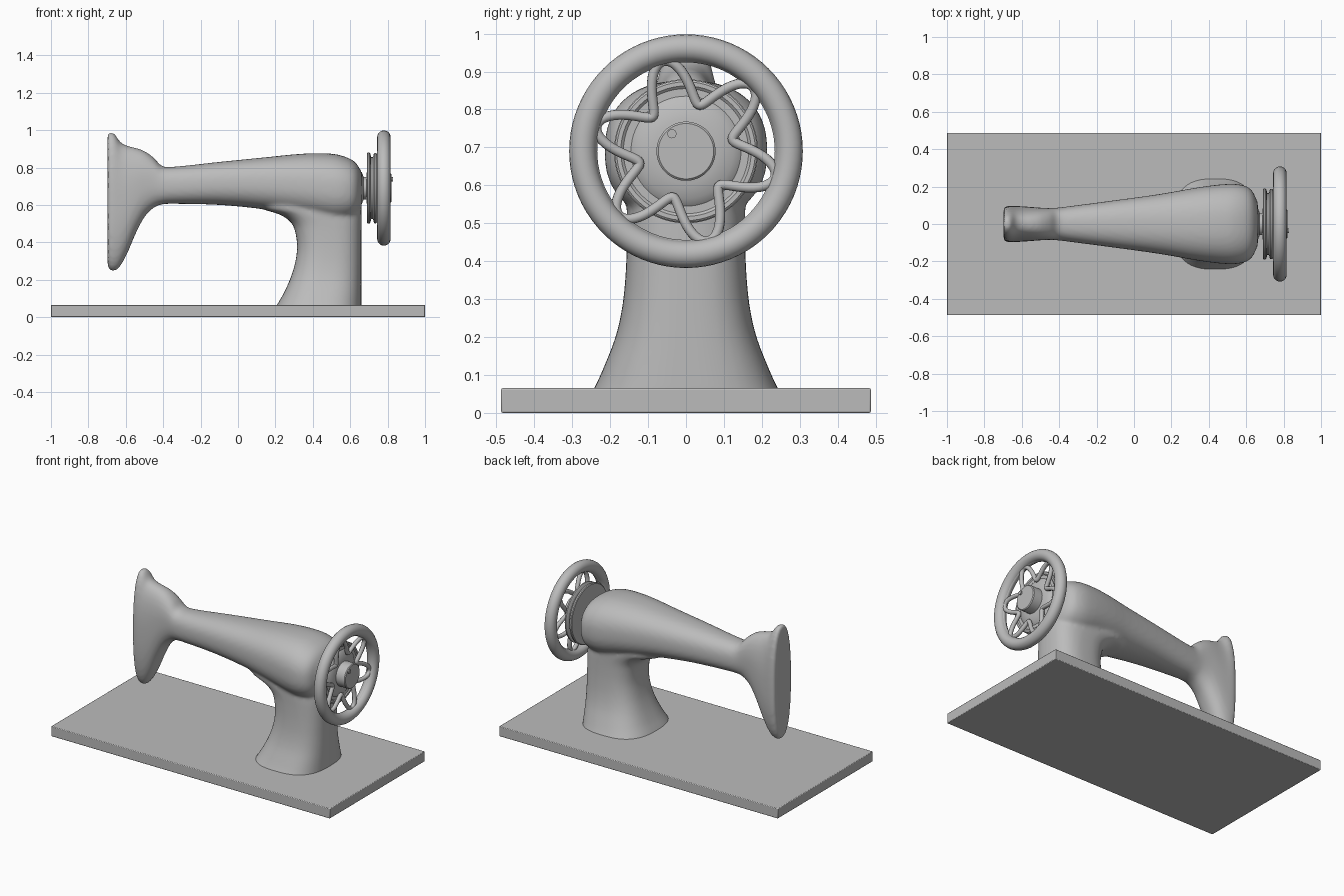
import bpy, bmesh, math
from math import sin, cos, pi

if "Cube" in bpy.data.objects:
    bpy.data.objects.remove(bpy.data.objects["Cube"])

grey = bpy.data.materials.new("plain_grey")
grey.diffuse_color = (0.5, 0.5, 0.5, 1)
grey.use_nodes = True
grey.node_tree.nodes["Principled BSDF"].inputs["Base Color"].default_value = grey.diffuse_color
AXLE = 0.69  # height of the wheel axle


def finish(ob, name, angle=35):
    ob.name = name
    ob.data.materials.clear()
    ob.data.materials.append(grey)
    bpy.ops.object.select_all(action='DESELECT')
    ob.select_set(True)
    bpy.context.view_layer.objects.active = ob
    bpy.ops.object.shade_smooth_by_angle(angle=math.radians(angle))
    return ob


def mesh_object(name, bm):
    bmesh.ops.recalc_face_normals(bm, faces=bm.faces)
    me = bpy.data.meshes.new(name)
    bm.to_mesh(me)
    bm.free()
    ob = bpy.data.objects.new(name, me)
    bpy.context.collection.objects.link(ob)
    return ob


def refine(rows, k=4):
    """Smoothly interpolate between the given section rows."""
    out = []
    for i in range(len(rows) - 1):
        p1, p2 = rows[i], rows[i + 1]
        p0, p3 = rows[max(i - 1, 0)], rows[min(i + 2, len(rows) - 1)]
        # tangents allow for uneven spacing along the first coordinate
        d = p2[0] - p1[0]
        for j in range(k):
            t = j / k
            h = (2*t**3 - 3*t**2 + 1, t**3 - 2*t**2 + t, -2*t**3 + 3*t**2, t**3 - t**2)
            out.append(tuple(
                h[0]*b + h[1]*d*(c - a)/(p2[0] - p0[0]) + h[2]*c + h[3]*d*(e - b)/(p3[0] - p1[0])
                for a, b, c, e in zip(p0, p1, p2, p3)))
    return out + [rows[-1]]


def loft(bm, rows, place, n, seg=48):
    """Rows are (position, low, high, half width); sections are superellipses."""
    rings = []
    for p, lo, hi, w in refine(rows):
        ring = []
        for i in range(seg):
            a = 2 * pi * i / seg
            u = math.copysign(abs(cos(a)) ** (2 / n), cos(a))
            v = math.copysign(abs(sin(a)) ** (2 / n), sin(a))
            ring.append(bm.verts.new(place(p, w * u, (lo + hi) / 2 + (hi - lo) / 2 * v)))
        rings.append(ring)
    for r, s in zip(rings, rings[1:]):
        for i in range(seg):
            j = (i + 1) % seg
            bm.faces.new((r[i], r[j], s[j], s[i]))
    bm.faces.new(rings[0])
    bm.faces.new(rings[-1])


def lathe(name, profile, seg=64):
    """Turn (x, radius) points around the axle."""
    bm = bmesh.new()
    vs = [bm.verts.new((x, 0, AXLE + r)) for x, r in profile]
    es = [bm.edges.new(e) for e in zip(vs, vs[1:])]
    bmesh.ops.spin(bm, geom=vs + es, cent=(0, 0, AXLE), axis=(1, 0, 0),
                   angle=2 * pi, steps=seg)
    bmesh.ops.remove_doubles(bm, verts=bm.verts, dist=1e-5)
    return finish(mesh_object(name, bm), name)


def ring(name, x, major, minor):
    bpy.ops.mesh.primitive_torus_add(location=(x, 0, AXLE), rotation=(0, pi / 2, 0),
                                     major_radius=major, minor_radius=minor,
                                     major_segments=80, minor_segments=20)
    return finish(bpy.context.object, name, 60)


# base plate
bpy.ops.mesh.primitive_cube_add(size=1, location=(0, 0, 0.0325))
base = bpy.context.object
base.scale = (2, 0.975, 0.065)
bpy.ops.object.transform_apply(scale=True)
bev = base.modifiers.new("edge", 'BEVEL')
bev.width, bev.segments = 0.004, 2
finish(base, "base_plate")

# machine body: needle head and arm along x, pillar along z, blended together
bm = bmesh.new()
loft(bm, [(-.697, .275, .98, .084), (-.687, .253, .989, .095), (-.66, .247, .98, .097),
          (-.63, .272, .937, .096), (-.59, .345, .916, .094), (-.55, .44, .906, .091),
          (-.50, .535, .888, .087), (-.45, .585, .852, .085), (-.41, .602, .81, .087),
          (-.36, .606, .803, .093), (-.10, .60, .83, .127), (.15, .575, .855, .162),
          (.35, .54, .874, .197), (.50, .51, .874, .214), (.58, .515, .855, .208),
          (.63, .54, .825, .18), (.662, .59, .775, .115)],
     lambda p, w, c: (p, w, c), 2.4)
loft(bm, [(.03, .19, .66, .262), (.065, .208, .66, .242), (.12, .24, .66, .217),
          (.20, .277, .66, .186), (.28, .303, .66, .168), (.37, .316, .66, .159),
          (.46, .305, .66, .156), (.51, .28, .66, .156), (.55, .22, .66, .156),
          (.58, .13, .66, .152), (.65, .12, .66, .14), (.72, .18, .66, .12),
          (.77, .25, .65, .09)],
     lambda p, w, c: (c, w, p), 2.7)
body = mesh_object("machine_body", bm)
bpy.context.view_layer.objects.active = body
rem = body.modifiers.new("blend", 'REMESH')
rem.mode, rem.voxel_size = 'VOXEL', 0.011
smo = body.modifiers.new("soften", 'SMOOTH')
smo.factor, smo.iterations = 0.5, 8
for m in ("blend", "soften"):
    bpy.ops.object.modifier_apply(modifier=m)
finish(body, "machine_body", 60)

# grooved belt pulley with hub
lathe("pulley_and_hub", [
    (.63, 0), (.63, .09), (.662, .085), (.672, .06), (.688, .06), (.69, .185), (.694, .19),
    (.703, .19), (.708, .183), (.712, .165), (.722, .165), (.726, .183), (.73, .188),
    (.738, .188), (.742, .183), (.742, .172), (.736, .165), (.736, .145), (.752, .125),
    (.756, .085), (.757, .078), (.817, .078), (.822, .073), (.822, 0)])

# hand wheel rim with inner lip
ring("wheel_rim", .78, .272, .036)
ring("wheel_inner_lip", .778, .25, .016)

# wavy wheel spokes: six U-shaped loops
cu = bpy.data.curves.new("wheel_spokes", 'CURVE')
cu.dimensions = '3D'
cu.bevel_depth, cu.bevel_resolution = 0.0135, 3
N = 192
sp = cu.splines.new('POLY')
sp.points.add(N - 1)
sp.use_cyclic_u = True
for i, pt in enumerate(sp.points):
    a = 2 * pi * i / N
    k = 0.5 - 0.5 * cos(6 * (a - math.radians(74)))
    r = .127 + .118 * k
    pt.co = (.764 + .014 * k, r * cos(a), AXLE + r * sin(a), 1)
spokes = bpy.data.objects.new("wheel_spokes", cu)
bpy.context.collection.objects.link(spokes)
bpy.ops.object.select_all(action='DESELECT')
spokes.select_set(True)
bpy.context.view_layer.objects.active = spokes
bpy.ops.object.convert(target='MESH')
finish(bpy.context.object, "wheel_spokes", 60)

# small screw on the hub face
bpy.ops.mesh.primitive_cylinder_add(vertices=24, radius=.012, depth=.02,
                                    location=(.82, -.037, AXLE + .046),
                                    rotation=(0, pi / 2, 0))
finish(bpy.context.object, "hub_screw")
